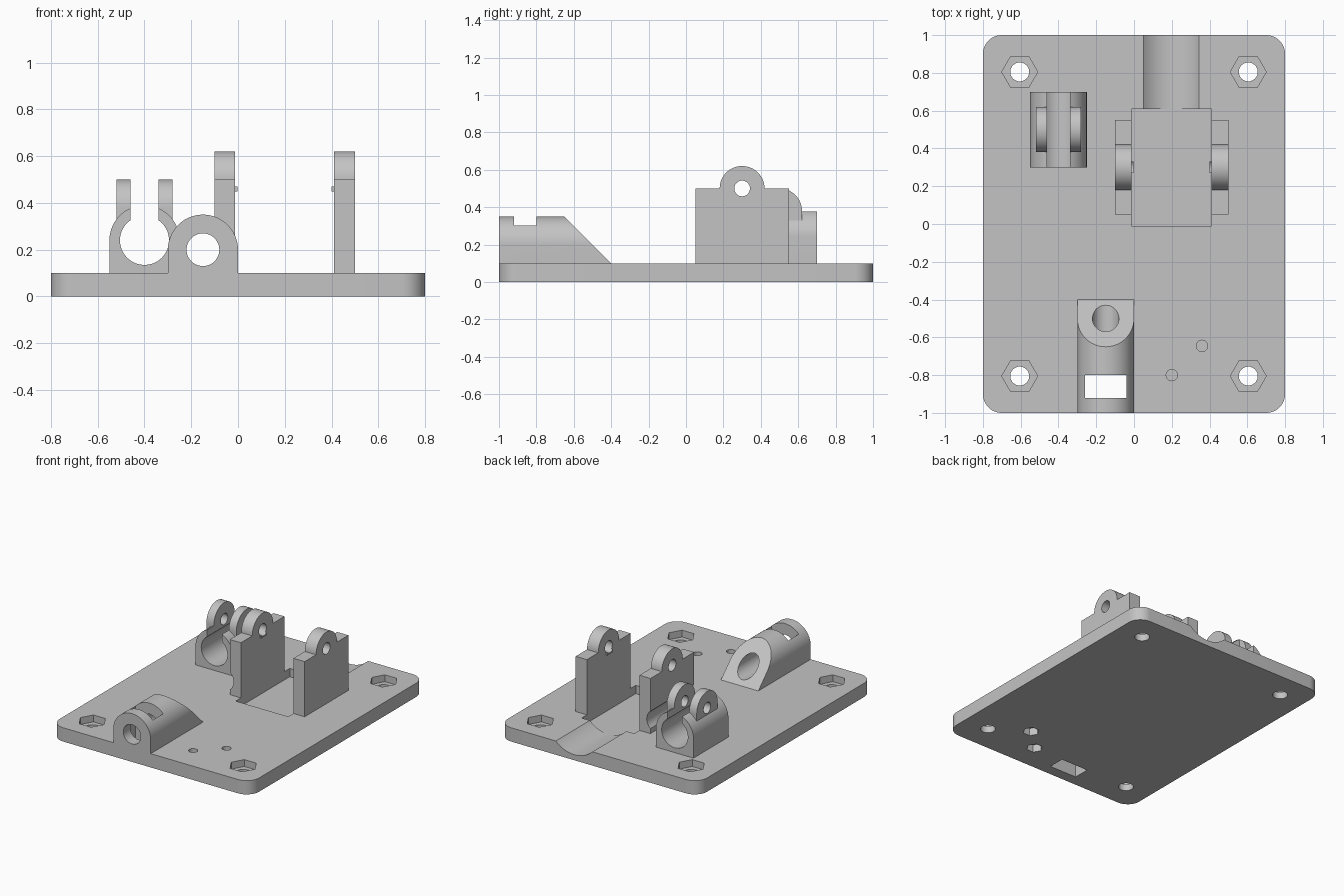
import bpy, bmesh
from math import cos, sin, radians

cube = bpy.data.objects.get("Cube")
if cube:
    bpy.data.objects.remove(cube, do_unlink=True)

grey = bpy.data.materials.new("plain grey")
grey.use_nodes = True
grey.diffuse_color = (0.55, 0.55, 0.55, 1)
grey.node_tree.nodes["Principled BSDF"].inputs["Base Color"].default_value = grey.diffuse_color


def arc(a, b, r, start=0, end=360, n=48):
    """Points along an arc; a full circle does not repeat its first point."""
    count = n if end - start == 360 else n + 1
    angles = [radians(start + (end - start) * i / n) for i in range(count)]
    return [(a + r * cos(t), b + r * sin(t)) for t in angles]


def rect(a0, b0, a1, b1):
    return [(a0, b0), (a1, b0), (a1, b1), (a0, b1)]


def prism(name, profile, axis, lo, hi):
    """Extrude a closed profile along x, y or z."""
    place = {"x": lambda a, b, t: (t, a, b),
             "y": lambda a, b, t: (a, t, b),
             "z": lambda a, b, t: (a, b, t)}[axis]
    bm = bmesh.new()
    rings = [[bm.verts.new(place(a, b, t)) for a, b in profile] for t in (lo, hi)]
    bm.faces.new(rings[0])
    bm.faces.new(rings[1])
    for i in range(len(profile)):
        j = (i + 1) % len(profile)
        bm.faces.new((rings[0][i], rings[0][j], rings[1][j], rings[1][i]))
    bmesh.ops.recalc_face_normals(bm, faces=bm.faces)
    mesh = bpy.data.meshes.new(name)
    bm.to_mesh(mesh)
    bm.free()
    mesh.materials.append(grey)
    obj = bpy.data.objects.new(name, mesh)
    bpy.context.collection.objects.link(obj)
    return obj


def combine(target, tools, operation="DIFFERENCE"):
    """Apply boolean tools to the target and discard them."""
    for tool in tools:
        tool.hide_render = True
        bpy.context.view_layer.objects.active = target
        mod = target.modifiers.new("boolean", "BOOLEAN")
        mod.operation = operation
        mod.solver = "EXACT"
        mod.object = tool
        bpy.ops.object.modifier_apply(modifier=mod.name)
        bpy.data.objects.remove(tool, do_unlink=True)


def cut(profile, axis, lo, hi):
    return prism("cutter", profile, axis, lo, hi)


# Base plate with rounded corners
outline = []
for sx, sy, start in ((1, 1, 0), (-1, 1, 90), (-1, -1, 180), (1, -1, 270)):
    outline += arc(sx * 0.7, sy * 0.9, 0.1, start, start + 90, 12)
base = prism("base_plate", outline, "z", 0, 0.1)

# Corner screw holes with hexagonal nut pockets
tools = []
for sx in (-1, 1):
    for sy in (-1, 1):
        x, y = sx * 0.605, sy * 0.805
        tools.append(cut(arc(x, y, 0.05), "z", -0.1, 0.2))
        tools.append(cut(arc(x, y, 0.095, n=6), "z", 0.05, 0.2))

# Small pin holes above hexagonal pockets in the underside
for x, y in ((0.2, -0.8), (0.36, -0.645)):
    tools.append(cut(arc(x, y, 0.03, n=24), "z", 0.065, 0.2))
    tools.append(cut(arc(x, y, 0.055, n=6), "z", -0.1, 0.055))

# Motor recess, rounded channel behind it, and tie slot
tools.append(cut(rect(-0.012, -0.01, 0.41, 0.61), "z", 0.04, 0.3))
tools.append(cut(arc(0.197, 0.25, 0.21, n=64), "y", 0.58, 1.1))
slot = rect(-0.26, -0.92, -0.04, -0.8)
tools.append(cut(slot, "z", -0.1, 0.5))
combine(base, tools)

# Arched rod guide with a sloped rear end
housing = prism("rod_guide",
                [(-0.3, 0.1), (0, 0.1)] + arc(-0.15, 0.2, 0.15, 0, 180), "y", -1, -0.4)
combine(housing, [
    cut([(-0.35, 0.05), (-0.8, 0.5), (-0.2, 0.5), (-0.2, 0.05)], "x", -0.5, 0.2),
    cut(arc(-0.15, 0.2, 0.07), "y", -1.2, -0.2),
    cut(slot, "z", 0, 0.5)])

# Split ring clamp with two rounded ears
clamp = prism("ring_clamp",
              [(-0.55, 0.1), (-0.25, 0.1)] + arc(-0.4, 0.24, 0.15, 0, 180), "y", 0.3, 0.7)
ear = [(0.38, 0.25), (0.62, 0.25)] + arc(0.5, 0.38, 0.12, 0, 180, 32)
combine(clamp, [prism("ear", ear, "x", x, x + 0.06) for x in (-0.52, -0.34)], "UNION")
combine(clamp, [
    cut(rect(-0.46, 0.24, -0.34, 0.7), "y", 0.2, 0.8),
    cut(arc(-0.4, 0.24, 0.105, n=64), "y", 0.2, 0.8),
    cut(arc(0.5, 0.38, 0.04, n=32), "x", -0.7, -0.2)])

# Pair of upright motor brackets with round lugs and inner nubs
bracket = ([(0.05, 0.1), (0.55, 0.1), (0.55, 0.5)]
           + arc(0.3, 0.5, 0.12, 0, 180, 32) + [(0.05, 0.5)])
brackets = []
for side, lo, hi, n0, n1 in (("right", -0.1, -0.012, -0.03, -0.003),
                             ("left", 0.41, 0.5, 0.4, 0.43)):
    part = prism(side + "_bracket", bracket, "x", lo, hi)
    combine(part, [prism("nub", rect(0.27, 0.45, 0.33, 0.48), "x", n0, n1)], "UNION")
    combine(part, [cut(arc(0.3, 0.5, 0.042, n=32), "x", lo - 0.1, hi + 0.1)])
    brackets.append(part)

# Rod clearance groove in the bracket beside the rod
combine(brackets[0], [cut(arc(-0.15, 0.2, 0.08), "y", 0, 0.6)])

# Smooth the round surfaces and keep the edges sharp
for obj in [base, housing, clamp] + brackets:
    bpy.ops.object.select_all(action="DESELECT")
    obj.select_set(True)
    bpy.context.view_layer.objects.active = obj
    bpy.ops.object.shade_smooth_by_angle(angle=radians(30))
